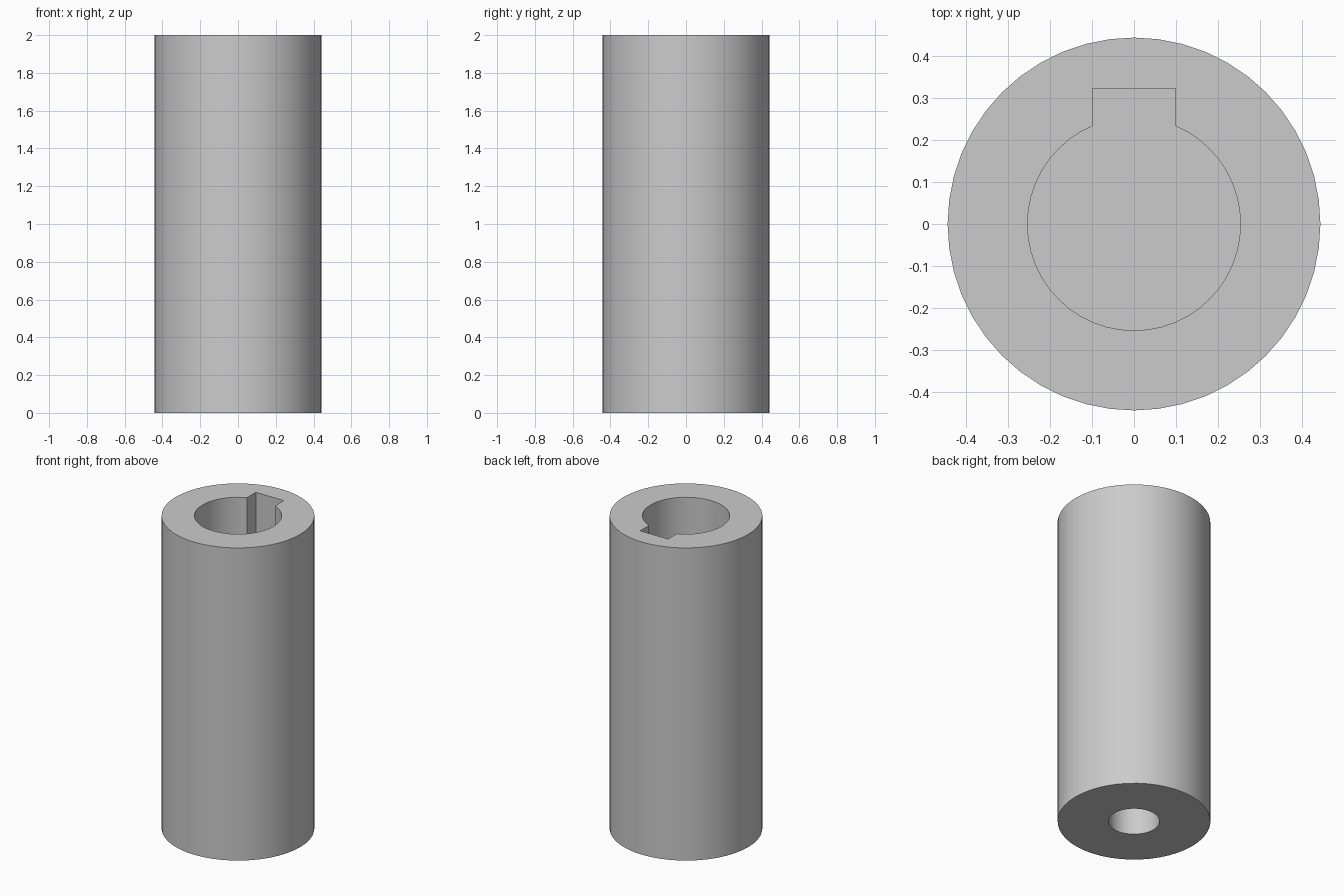
import bpy

if "Cube" in bpy.data.objects:
    bpy.data.objects.remove(bpy.data.objects["Cube"])

RADIUS, HEIGHT = 0.443, 2.0
BORE_R, BORE_DEPTH = 0.253, 1.0
KEY_W, KEY_Y = 0.198, 0.322
PIN_R, PIN_DEPTH = 0.148, 0.8
OVER = 0.1  # how far cutters stick out of the body


def cylinder(name, radius, z0, z1, sides):
    bpy.ops.mesh.primitive_cylinder_add(
        vertices=sides, radius=radius, depth=z1 - z0, location=(0, 0, (z0 + z1) / 2))
    obj = bpy.context.object
    obj.name = name
    return obj


def box(name, x0, x1, y0, y1, z0, z1):
    bpy.ops.mesh.primitive_cube_add(
        size=1, location=((x0 + x1) / 2, (y0 + y1) / 2, (z0 + z1) / 2))
    obj = bpy.context.object
    obj.name = name
    obj.scale = (x1 - x0, y1 - y0, z1 - z0)
    bpy.ops.object.transform_apply(location=False, rotation=False, scale=True)
    return obj


# Sleeve body
sleeve = cylinder("coupling_sleeve", RADIUS, 0, HEIGHT, 48)

# Keyed blind bore from the top, plain blind bore from the bottom
floor = HEIGHT - BORE_DEPTH
cutters = [
    cylinder("top_bore_cutter", BORE_R, floor, HEIGHT + OVER, 48),
    box("keyway_cutter", -KEY_W / 2, KEY_W / 2, 0, KEY_Y, floor, HEIGHT + OVER),
    cylinder("bottom_bore_cutter", PIN_R, -OVER, PIN_DEPTH, 48),
]
bpy.ops.object.select_all(action='DESELECT')
bpy.context.view_layer.objects.active = sleeve
sleeve.select_set(True)
for cutter in cutters:
    cutter.hide_render = True
    mod = sleeve.modifiers.new(cutter.name, 'BOOLEAN')
    mod.operation = 'DIFFERENCE'
    mod.solver = 'EXACT'
    mod.object = cutter
    bpy.ops.object.modifier_apply(modifier=mod.name)
for cutter in cutters:
    bpy.data.objects.remove(cutter, do_unlink=True)

# Smooth round walls, crisp rims
bpy.ops.object.shade_smooth_by_angle(angle=0.52)
